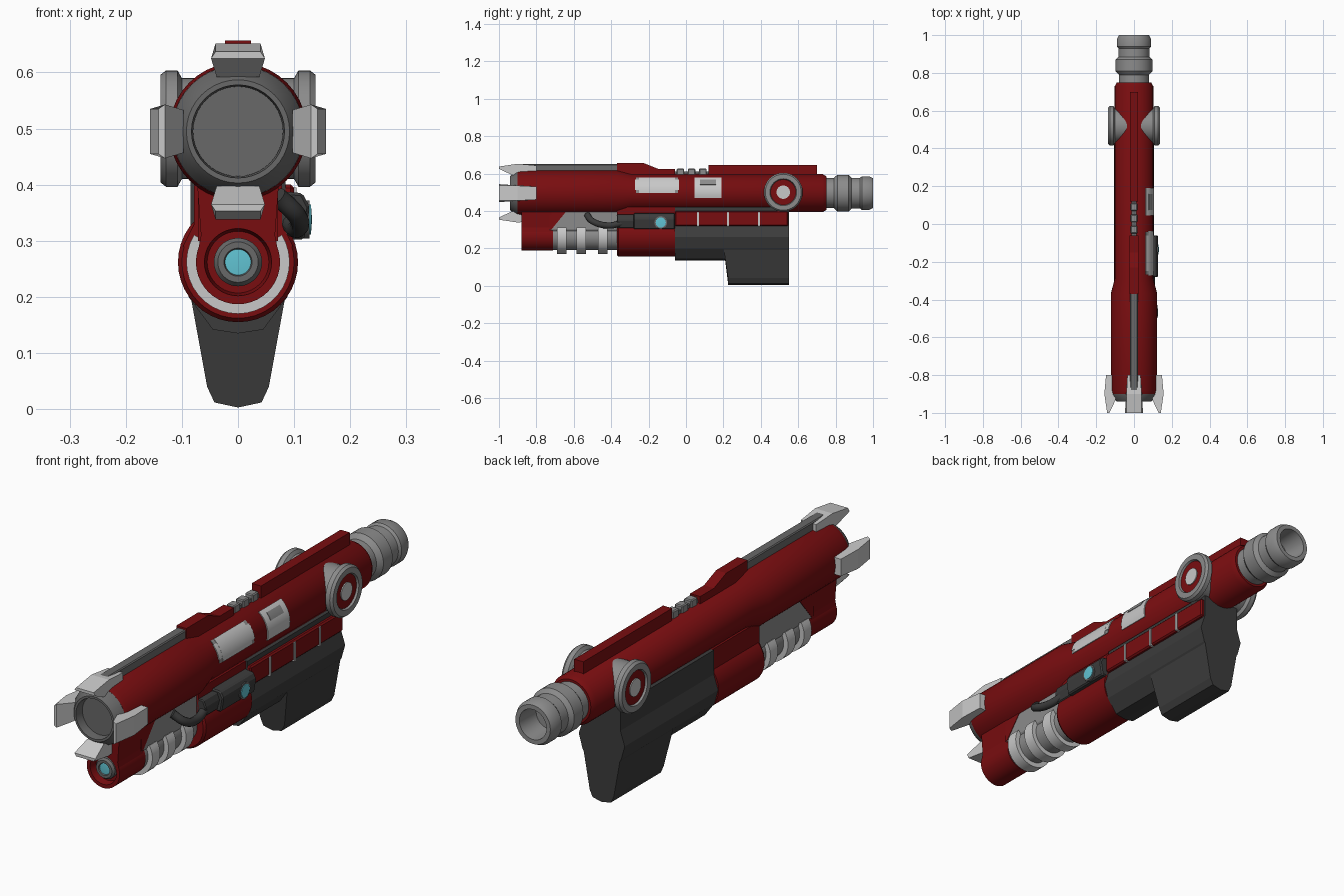
import bpy, bmesh, math
from mathutils import Vector

cube = bpy.data.objects.get("Cube")
if cube:
    bpy.data.objects.remove(cube, do_unlink=True)


def material(name, *rgb):
    mat = bpy.data.materials.new(name)
    mat.use_nodes = True
    colour = (*rgb, 1)
    mat.diffuse_color = colour
    mat.node_tree.nodes["Principled BSDF"].inputs["Base Color"].default_value = colour
    return mat


RED = material("deep red", .19, .004, .005)
DARK = material("charcoal", .045, .045, .045)
STEEL = material("dark steel", .14, .14, .14)
GREY = material("mid grey", .26, .26, .26)
LIGHT = material("light grey", .58, .58, .58)
CYAN = material("cyan lens", .12, .55, .65)
AXIS_Z = .495   # height of the main barrel axis
LOWER_Z = .262  # height of the lower barrel axis


def finish(name, bm, mat, smooth=True):
    bmesh.ops.remove_doubles(bm, verts=bm.verts, dist=1e-5)
    bmesh.ops.recalc_face_normals(bm, faces=bm.faces)
    mesh = bpy.data.meshes.new(name)
    bm.to_mesh(mesh)
    bm.free()
    mesh.materials.append(mat)
    obj = bpy.data.objects.new(name, mesh)
    bpy.context.collection.objects.link(obj)
    bpy.ops.object.select_all(action='DESELECT')
    obj.select_set(True)
    bpy.context.view_layer.objects.active = obj
    if smooth:
        bpy.ops.object.shade_smooth_by_angle(angle=math.radians(32))
    return obj


def lathe(name, profile, mat, z, y=0, axis='y', side=1, steps=40):
    """Revolve (radius, distance) points about the y or x axis."""
    bm = bmesh.new()
    rings = []
    for radius, dist in profile:
        ring = []
        for i in range(steps):
            a = math.tau * i / steps
            u, v = radius * math.cos(a), radius * math.sin(a)
            co = (u, y + dist, z + v) if axis == 'y' else (side * dist, y + u, z + v)
            ring.append(bm.verts.new(co))
        rings.append(ring)
    for low, high in zip(rings, rings[1:]):
        for i in range(steps):
            j = (i + 1) % steps
            bm.faces.new((low[i], low[j], high[j], high[i]))
    for ring, (radius, _) in ((rings[0], profile[0]), (rings[-1], profile[-1])):
        if radius > 0:
            bm.faces.new(ring)
    return finish(name, bm, mat)


def prism(name, points, mat, axis, start, end, bevel=0, smooth=False):
    """Extrude an outline along x (points y, z) or along y (points x, z)."""
    bm = bmesh.new()
    rows = []
    for d in (start, end):
        rows.append([bm.verts.new((d, p, q) if axis == 'x' else (p, d, q)) for p, q in points])
        bm.faces.new(rows[-1])
    for i in range(len(points)):
        j = (i + 1) % len(points)
        bm.faces.new((rows[0][i], rows[0][j], rows[1][j], rows[1][i]))
    if bevel:
        bmesh.ops.bevel(bm, geom=bm.edges[:], offset=bevel, segments=1, affect='EDGES')
    return finish(name, bm, mat, smooth)


def box(name, mat, x, y, z, bevel=0):
    outline = [(x[0], z[0]), (x[1], z[0]), (x[1], z[1]), (x[0], z[1])]
    return prism(name, outline, mat, 'y', y[0], y[1], bevel)


def mirrored(half):
    """Complete a symmetric outline from its +x half, listed top to bottom."""
    return half + [(-x, z) for x, z in reversed(half) if x > 0]


def patch(name, mat, outer, angles, y, inner=.09):
    """Curved plate lying on the main barrel."""
    arc = [math.radians(angles[0] + (angles[1] - angles[0]) * i / 10) for i in range(11)]
    outline = [(outer * math.cos(a), AXIS_Z + outer * math.sin(a)) for a in arc]
    outline += [(inner * math.cos(a), AXIS_Z + inner * math.sin(a)) for a in reversed(arc)]
    return prism(name, outline, mat, 'y', y[0], y[1], smooth=True)


# Main barrel, hollow muzzle and rear tube
lathe("main_barrel", [(.118, -.9), (.123, -.88), (.123, -.37), (.102, -.29), (.102, .73),
                      (.09, .75)], RED, AXIS_Z)
lathe("muzzle", [(.119, -.89), (.117, -.905), (.092, -.94), (.083, -.94), (.08, -.91),
                 (.08, -.902), (0, -.902)], STEEL, AXIS_Z)
lathe("rear_tube", [(.08, .74), (.08, .79), (.09, .8), (.098, .81), (.098, .87), (.082, .885),
                    (.082, .93), (.09, .94), (.09, .98), (.08, 1), (.062, 1), (.055, .9),
                    (0, .9)], GREY, AXIS_Z)

# Four muzzle fins, one outline turned about the barrel
fin_outline = [(.097, -.93), (.13, -1), (.142, -1), (.157, -.9), (.148, -.8), (.115, -.8)]
fin_widths = [.038, .048, .04, .04, .035, .035]
for number, label in enumerate(("left", "top", "right", "bottom")):
    bm = bmesh.new()
    a = number * math.pi / 2
    radial, across = Vector((math.cos(a), 0, math.sin(a))), Vector((-math.sin(a), 0, math.cos(a)))
    sides = []
    for sign in (-1, 1):
        sides.append([bm.verts.new(radial * r + across * w * sign + Vector((0, y, AXIS_Z)))
                      for (r, y), w in zip(fin_outline, fin_widths)])
        bm.faces.new(sides[-1])
    for i in range(6):
        j = (i + 1) % 6
        bm.faces.new((sides[0][i], sides[0][j], sides[1][j], sides[1][i]))
    finish("muzzle_fin_" + label, bm, LIGHT, False)

# Top rail
box("front_rail", STEEL, (-.02, .02), (-.9, -.36), (.58, .65), .004)
prism("sight_riser", [(-.37, .58), (-.37, .657), (-.23, .657), (-.15, .625), (-.06, .625),
                      (-.06, .58)], RED, 'x', -.023, .023)
box("rail_bridge", STEEL, (-.012, .012), (-.07, .13), (.58, .61))
for y in (-.05, .01, .07):
    box("rail_block", GREY, (-.018, .018), (y, y + .04), (.58, .626), .004)
box("rear_rail", RED, (-.021, .021), (.12, .7), (.58, .645))

# Round side hubs
for side, label in ((1, "left"), (-1, "right")):
    hub = dict(z=.5, y=.52, axis='x', side=side)
    lathe("hub_" + label, [(.09, .02), (.09, .1), (.104, .108), (.104, .128), (.096, .138),
                           (.072, .138), (.068, .127), (0, .127)], GREY, **hub)
    lathe("hub_disc_" + label, [(.068, .12), (.068, .13), (0, .13)], RED, **hub)
    lathe("hub_cap_" + label, [(.036, .12), (.036, .134), (0, .134)], LIGHT, **hub)

# Side windows on the left of the barrel
patch("window_frame", GREY, .104, (0, 53), (-.268, -.042))
patch("long_window", LIGHT, .106, (0, 53), (-.25, -.06))
patch("long_window_ends", LIGHT, .1055, (9, 43), (-.272, -.038))
patch("rear_window", LIGHT, .106, (-14, 53), (.045, .19))
patch("rear_window_slot", GREY, .108, (25, 43), (.075, .16))

# Lower barrel nose with a recessed lens
lathe("lower_nose", [(.075, -.71), (.075, -.88), (.06, -.88), (.055, -.85), (0, -.85)], RED, LOWER_Z)
arch = [(.06 * math.sin(a), LOWER_Z + .06 * math.cos(a))
        for a in (math.pi / 2 * (8 - i) / 8 for i in range(9))]
prism("nose_neck", mirrored([(.074, .42), (.066, .31), (.075, LOWER_Z)] + arch[:-1] + [(.003, .322)]),
      RED, 'y', -.88, -.72)
prism("nose_brace", [(-.73, .3), (-.73, .41), (-.63, .41), (-.72, .3)], RED, 'x', -.071, .071)
lathe("lens_ring", [(.043, -.84), (.043, -.865), (.036, -.875), (.025, -.875), (.022, -.865),
                    (0, -.865)], STEEL, LOWER_Z)
lathe("lens", [(.023, -.85), (.023, -.87), (0, -.872)], CYAN, LOWER_Z)

# Ringed grey middle section
lathe("ring_core", [(.072, -.73), (.072, -.36)], GREY, LOWER_Z)
prism("core_housing", mirrored([(.069, .42), (.069, .3), (.05, .27)]), GREY, 'y', -.73, -.36)
for y in (-.69, -.585, -.47):
    bands = [(math.radians(d), r) for r, span in ((.092, 1), (.07, -1))
             for d in [span * (-212 + 244 * i / 24) if span > 0 else 32 - 244 * i / 24 for i in range(25)]]
    prism("barrel_ring", [(r * math.cos(a), LOWER_Z + r * math.sin(a)) for a, r in bands],
          LIGHT, 'y', y, y + .05, smooth=True)

# Red sleeve
lathe("red_sleeve", [(.1, -.37), (.107, -.36), (.107, -.06)], RED, LOWER_Z)
prism("sleeve_neck", mirrored([(.078, .42), (.078, .33), (.098, .29)]), RED, 'y', -.37, -.06)

# Dark receiver and handle
prism("receiver", mirrored([(.085, .42), (.085, .32), (.105, .26), (.088, .2), (.045, .142), (0, .135)]),
      DARK, 'y', -.06, .55)
handle = prism("handle", mirrored([(.086, .21), (.055, .04), (.042, .012), (0, .003)]), DARK, 'y', .2, .55)
for vert in handle.data.vertices:
    if vert.co.y < .3 and vert.co.z < .1:
        vert.co.y += .025

# Banded strip along the left side
box("side_strip", RED, (.06, .1), (-.06, .545), (.318, .4), .006)
for y in (.065, .225, .39):
    box("strip_band", LIGHT, (.06, .104), (y - .005, y + .005), (.316, .395))

# Side module with its light and cable
module = prism("side_module", [(.06, .39), (.115, .385), (.128, .36), (.118, .302), (.07, .302)],
               DARK, 'y', -.28, -.06, .005)
prism("module_nose", [(.06, .38), (.1, .38), (.112, .35), (.1, .308), (.07, .308)],
      DARK, 'y', -.37, -.27, .004)
lathe("module_bezel", [(.034, .1), (.034, .127), (0, .127)], STEEL, z=.338, y=-.135, axis='x')
lathe("module_light", [(.027, .1), (.027, .13), (0, .132)], CYAN, z=.338, y=-.135, axis='x')

curve = bpy.data.curves.new("module_cable", 'CURVE')
curve.dimensions = '3D'
curve.bevel_depth = .017
curve.use_fill_caps = True
spline = curve.splines.new('BEZIER')
path = [(.07, -.53, .38), (.105, -.5, .345), (.105, -.42, .322), (.09, -.34, .335)]
spline.bezier_points.add(len(path) - 1)
for point, co in zip(spline.bezier_points, path):
    point.co = co
    point.handle_left_type = point.handle_right_type = 'AUTO'
curve.materials.append(DARK)
cable = bpy.data.objects.new("module_cable", curve)
bpy.context.collection.objects.link(cable)
